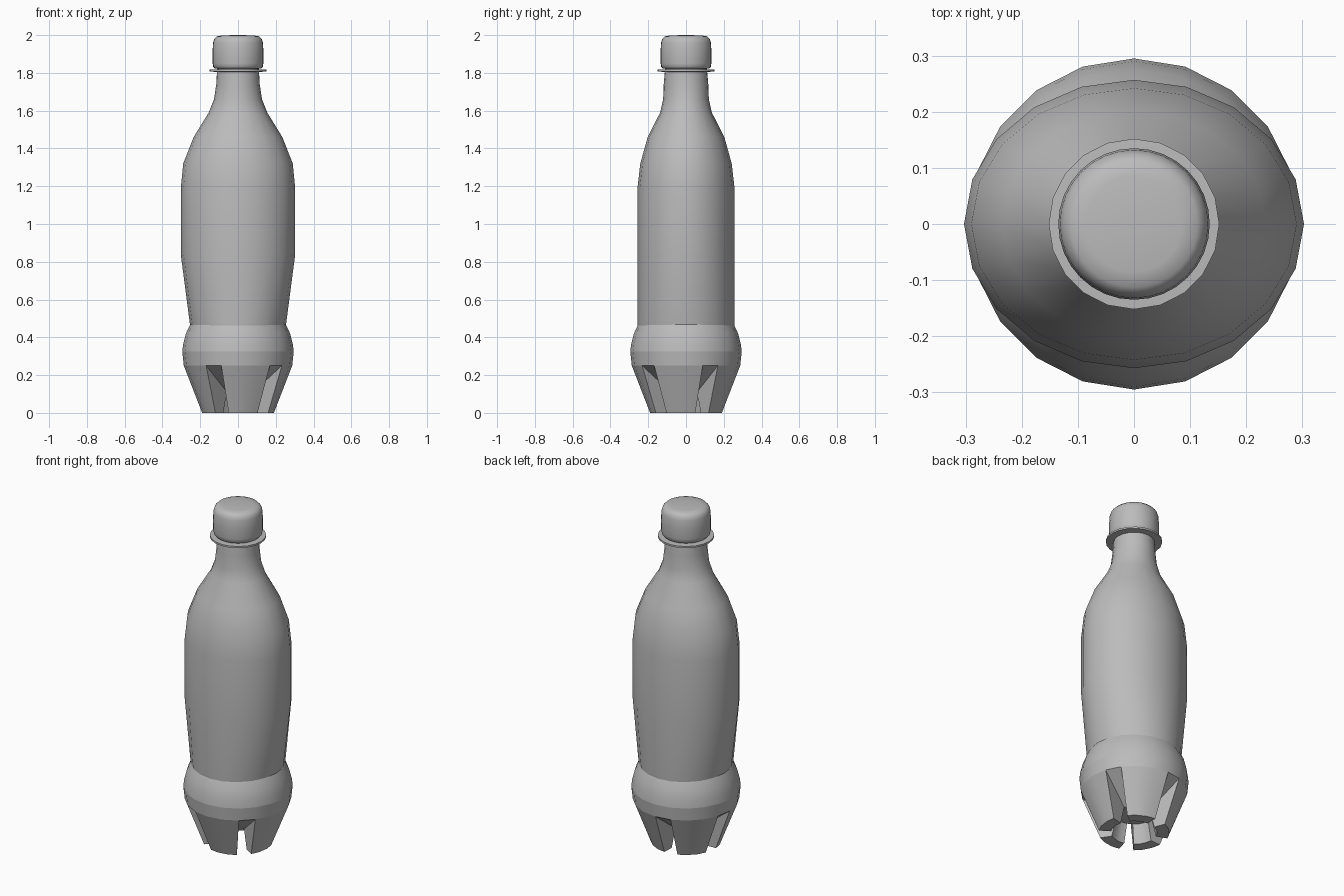
import bpy, bmesh
from math import radians, cos, sin, pi

if "Cube" in bpy.data.objects:
    bpy.data.objects.remove(bpy.data.objects["Cube"])

grey = bpy.data.materials.new("plain grey")
grey.diffuse_color = (0.5, 0.5, 0.5, 1)
grey.use_nodes = True
grey.node_tree.nodes["Principled BSDF"].inputs["Base Color"].default_value = grey.diffuse_color


def finish(name, bm, angle=30):
    bmesh.ops.remove_doubles(bm, verts=bm.verts, dist=0.0005)
    bmesh.ops.recalc_face_normals(bm, faces=bm.faces)
    mesh = bpy.data.meshes.new(name)
    bm.to_mesh(mesh)
    bm.free()
    mesh.materials.append(grey)
    ob = bpy.data.objects.new(name, mesh)
    bpy.context.collection.objects.link(ob)
    bpy.ops.object.select_all(action='DESELECT')
    ob.select_set(True)
    bpy.context.view_layer.objects.active = ob
    bpy.ops.object.shade_smooth_by_angle(angle=radians(angle))
    return ob


def loft(name, rings, sides=20, angle=30):
    """Stack of elliptical rings (rx, ry, z), closed at both ends."""
    bm = bmesh.new()
    loops = [[bm.verts.new((rx * cos(2 * pi * i / sides), ry * sin(2 * pi * i / sides), z))
              for i in range(sides)] for rx, ry, z in rings]
    for a, b in zip(loops, loops[1:]):
        for i in range(sides):
            j = (i + 1) % sides
            bm.faces.new((a[i], a[j], b[j], b[i]))
    bm.faces.new(loops[0][::-1])
    bm.faces.new(loops[-1])
    return finish(name, bm, angle)


def lathe(name, profile, sides=20, angle=30):
    return loft(name, [(r, r, z) for r, z in profile], sides, angle)


# Bottle body: slightly oval belly, shoulder and neck
loft("bottle_body", [
    (0.250, 0.255, 0.45), (0.256, 0.257, 0.48), (0.303, 0.257, 0.84), (0.303, 0.257, 1.19),
    (0.290, 0.242, 1.32), (0.235, 0.203, 1.46), (0.155, 0.137, 1.59), (0.127, 0.121, 1.66),
    (0.115, 0.118, 1.74), (0.110, 0.110, 1.83)])

# Bulging ring above the feet
lathe("base_bulge", [(0.252, 0.47), (0.276, 0.42), (0.290, 0.365), (0.295, 0.325)])
lathe("base_band", [(0.295, 0.325), (0.287, 0.25)])

# Five feet with sloping notches between them
bm = bmesh.new()


def face(*pts):
    """Face from (radius, angle in degrees, z) points."""
    bm.faces.new([bm.verts.new((r * cos(radians(a)), r * sin(radians(a)), z)) for r, a, z in pts])


SEG, PINCH = 18, 3
TOP, SOLE, INNER, CORE = (0.287, 0.25), (0.19, 0.0), (0.125, 0.0), (0.10, 0.11)
for foot in range(5):
    start = -108 + 72 * foot
    upper = [start + SEG * k for k in range(4)]
    lower = [upper[0] + PINCH, upper[1], upper[2], upper[3] - PINCH]
    column = [(TOP, upper), (SOLE, lower), (INNER, lower), (CORE, upper)]
    # outer face, sole and inner face of the foot
    for (p, pa), (q, qa) in zip(column, column[1:]):
        for k in range(3):
            face((p[0], pa[k], p[1]), (q[0], qa[k], q[1]),
                 (q[0], qa[k + 1], q[1]), (p[0], pa[k + 1], p[1]))
    # side walls
    for k in (0, 3):
        face(*[(p[0], a[k], p[1]) for p, a in column])
    # sloping notch back
    n0, n1 = upper[3], upper[3] + SEG
    face((TOP[0], n0, TOP[1]), (CORE[0], n0, CORE[1]), (CORE[0], n1, CORE[1]), (TOP[0], n1, TOP[1]))
# underside centre and hidden top
for r, z in (CORE, TOP):
    face(*[(r, SEG * k, z) for k in range(20)])
finish("feet", bm, 25)

# Neck flange and screw cap
lathe("neck_flange", [(0.105, 1.805), (0.152, 1.807), (0.152, 1.817), (0.105, 1.819)])
lathe("cap", [(0.122, 1.822), (0.131, 1.832), (0.134, 1.85), (0.135, 1.91), (0.132, 1.96),
              (0.126, 1.98), (0.113, 1.993), (0.085, 1.998), (0.02, 2.0)], 32, 50)
